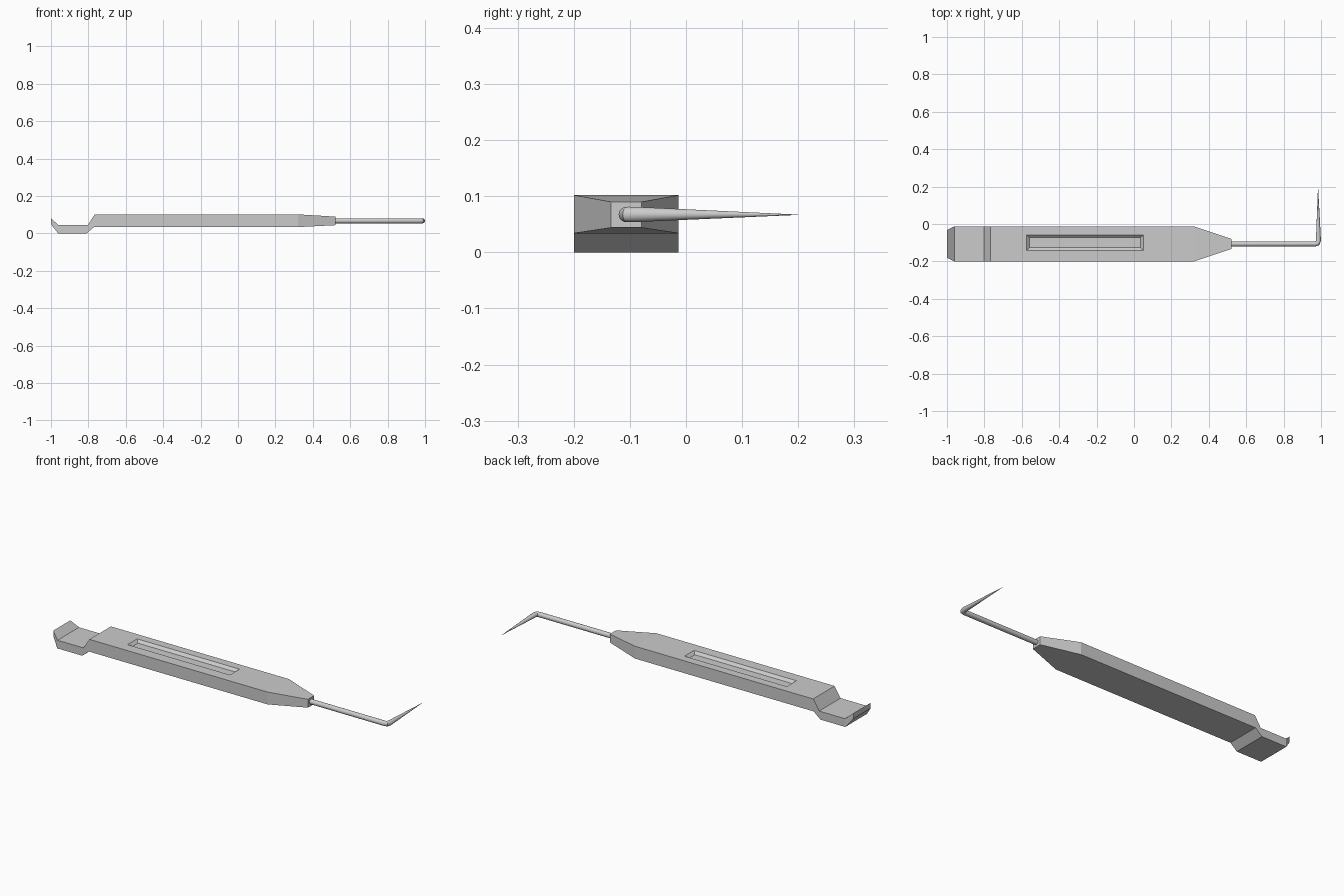
import bpy, bmesh, math

if "Cube" in bpy.data.objects:
    bpy.data.objects.remove(bpy.data.objects["Cube"])

Y = -0.1065   # centre line of the tool


def loft(name, rings):
    """Skin closed rings of equal length and cap both ends."""
    bm = bmesh.new()
    rows = [[bm.verts.new(p) for p in r] for r in rings]
    n = len(rows[0])
    for a, b in zip(rows, rows[1:]):
        for i in range(n):
            j = (i + 1) % n
            bm.faces.new((a[i], a[j], b[j], b[i]))
    bm.faces.new(rows[0])
    bm.faces.new(rows[-1])
    bmesh.ops.recalc_face_normals(bm, faces=bm.faces)
    me = bpy.data.meshes.new(name)
    bm.to_mesh(me)
    bm.free()
    ob = bpy.data.objects.new(name, me)
    bpy.context.collection.objects.link(ob)
    return ob


# Handle: stations of top x, top z, bottom x, bottom z, half width
stations = [
    (-1.0, 0.08, -1.0, 0.05, 0.074),
    (-0.96, 0.045, -0.962, 0.0, 0.0935),
    (-0.803, 0.045, -0.81, 0.0, 0.0935),
    (-0.766, 0.102, -0.77, 0.034, 0.0935),
    (0.32, 0.102, 0.32, 0.034, 0.0935),
    (0.52, 0.09, 0.52, 0.044, 0.027),
]
handle = loft("handle", [[(xt, Y - w, zt), (xt, Y + w, zt), (xb, Y + w, zb), (xb, Y - w, zb)]
                         for xt, zt, xb, zb, w in stations])


# Shallow grip recess in the top, with sloped walls
def rect(grow, z):
    cx, cy, hx, hy = -0.262, -0.1, 0.312 + grow, 0.0415 + grow
    return [(cx + sx * hx, cy + sy * hy, z) for sx, sy in ((-1, -1), (1, -1), (1, 1), (-1, 1))]


cutter = loft("recess_cutter", [rect(-0.015, 0.088), rect(0.015, 0.116)])
cutter.hide_render = True
cutter.hide_viewport = True
cut = handle.modifiers.new("grip_recess", 'BOOLEAN')
cut.operation = 'DIFFERENCE'
cut.solver = 'EXACT'
cut.object = cutter

# Rod bent sideways into a pointed spike: x, y, z, heading, radius
path = [
    (0.51, Y, 0.0675, 0, 0.0135),
    (0.97, Y, 0.0675, 0, 0.0135),
    (0.981, -0.103, 0.0675, 45, 0.0138),
    (0.9862, -0.09, 0.0675, 90, 0.0135),
    (0.984, 0.2, 0.067, 90, 0.0003),
]


def circle(x, y, z, heading, r, n=24):
    h = math.radians(heading)
    ring = []
    for i in range(n):
        a = 2 * math.pi * i / n
        s = r * math.cos(a)
        ring.append((x - s * math.sin(h), y + s * math.cos(h), z + r * math.sin(a)))
    return ring


spike = loft("bent_spike", [circle(*p) for p in path])
bpy.context.view_layer.objects.active = spike
spike.select_set(True)
bpy.ops.object.shade_smooth_by_angle(angle=math.radians(30))
